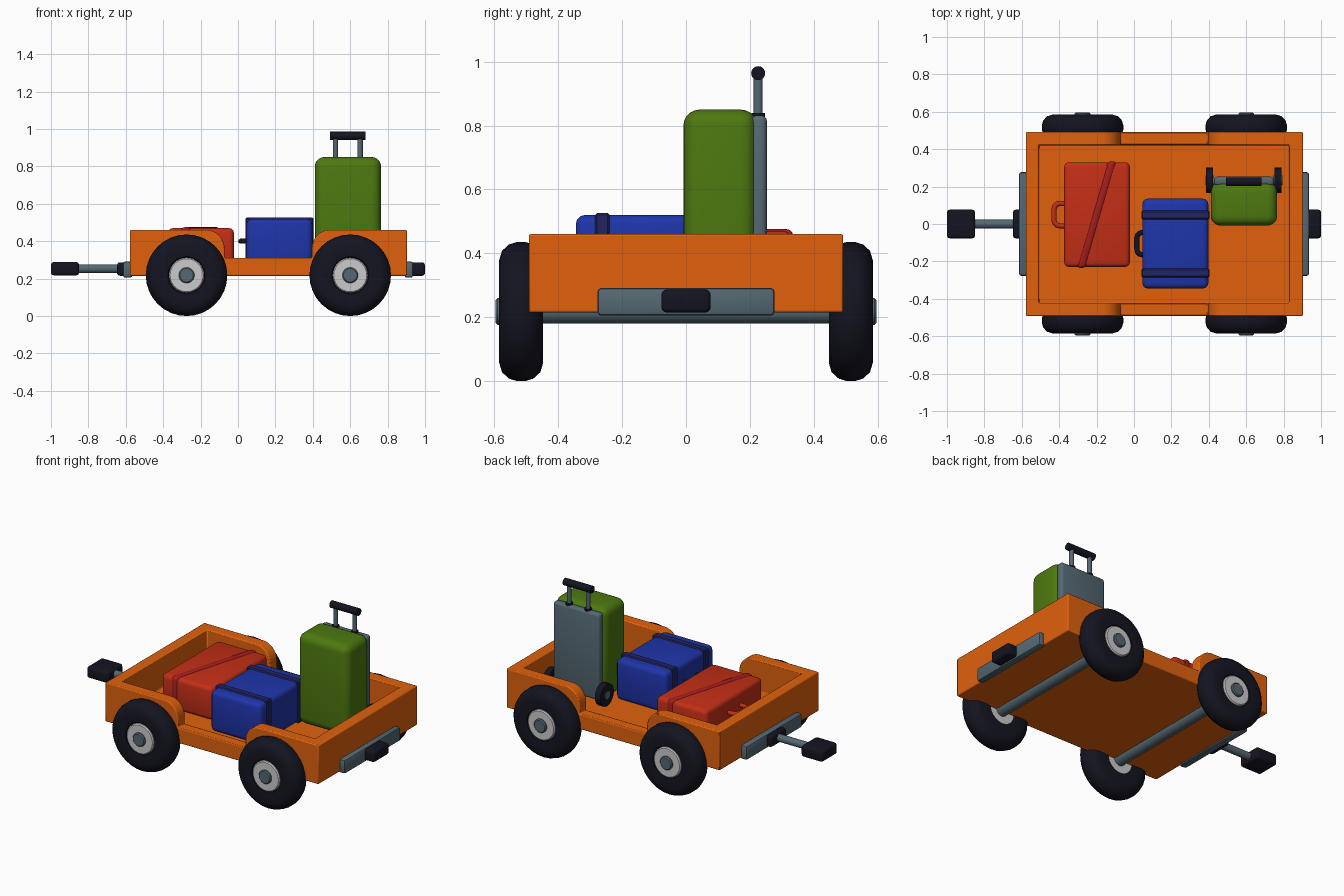
import bpy, bmesh
from math import sin, cos, pi, radians
from mathutils import Matrix, Vector

if "Cube" in bpy.data.objects:
    bpy.data.objects.remove(bpy.data.objects["Cube"])


def mat(name, rgb):
    m = bpy.data.materials.new(name)
    m.diffuse_color = (*rgb, 1)
    m.use_nodes = True
    m.node_tree.nodes["Principled BSDF"].inputs["Base Color"].default_value = m.diffuse_color
    return m


ORANGE = mat("orange", (0.75, 0.12, 0.004))
SLATE = mat("slate", (0.09, 0.14, 0.17))
DARK = mat("dark", (0.007, 0.007, 0.015))
RED = mat("red", (0.55, 0.028, 0.008))
RED_STRAP = mat("red_strap", (0.38, 0.012, 0.012))
BLUE = mat("blue", (0.013, 0.035, 0.40))
BLUE_STRAP = mat("blue_strap", (0.015, 0.018, 0.12))
GREEN = mat("green", (0.075, 0.19, 0.005))


def finish(bm, name, material):
    bmesh.ops.recalc_face_normals(bm, faces=bm.faces)
    me = bpy.data.meshes.new(name)
    bm.to_mesh(me)
    bm.free()
    ob = bpy.data.objects.new(name, me)
    bpy.context.collection.objects.link(ob)
    if material:
        me.materials.append(material)
    return ob


def box(name, x, y, z, material=None, bevel=0, seg=3):
    bm = bmesh.new()
    bmesh.ops.create_cube(bm, size=1)
    for v in bm.verts:
        v.co = [(a + b) / 2 + c * (b - a) for (a, b), c in zip((x, y, z), v.co)]
    if bevel:
        bmesh.ops.bevel(bm, geom=bm.edges[:], offset=bevel, segments=seg,
                        profile=0.5, affect='EDGES')
    return finish(bm, name, material)


def prism(name, pts, y0, y1):
    bm = bmesh.new()
    f = bm.faces.new([bm.verts.new((x, y0, z)) for x, z in pts])
    r = bmesh.ops.extrude_face_region(bm, geom=[f])
    for v in r["geom"]:
        if isinstance(v, bmesh.types.BMVert):
            v.co.y = y1
    return finish(bm, name, None)


def rod(name, a, b, r, material, seg=20):
    a, b = Vector(a), Vector(b)
    bm = bmesh.new()
    rot = (b - a).to_track_quat('Z', 'Y').to_matrix().to_4x4()
    bmesh.ops.create_cone(bm, cap_ends=True, segments=seg, radius1=r, radius2=r,
                          depth=(b - a).length,
                          matrix=Matrix.Translation((a + b) / 2) @ rot)
    return finish(bm, name, material)


def lathe(name, profile, centre, material, side=1, seg=32):
    # profile of (radius, offset along y), spun around the y axis
    bm = bmesh.new()
    vs = [bm.verts.new((r, y * side, 0)) for r, y in profile]
    es = [bm.edges.new(p) for p in zip(vs, vs[1:])]
    bmesh.ops.spin(bm, geom=vs + es, cent=(0, 0, 0), axis=(0, 1, 0),
                   angle=2 * pi, steps=seg)
    bmesh.ops.remove_doubles(bm, verts=bm.verts, dist=1e-5)
    bmesh.ops.translate(bm, verts=bm.verts, vec=centre)
    return finish(bm, name, material)


def grip(name, x0, x1, y0, y1, z, r, material):
    # rounded U-shaped carry handle lying flat, open towards +x
    c = 0.03
    pts = [(x1, y0)]
    pts += [(x0 + c - c * sin(t), y0 + c - c * cos(t)) for t in (0, pi/6, pi/3, pi/2)]
    pts += [(x0 + c - c * cos(t), y1 - c + c * sin(t)) for t in (0, pi/6, pi/3, pi/2)]
    pts += [(x1, y1)]
    cu = bpy.data.curves.new(name, 'CURVE')
    cu.dimensions = '3D'
    cu.bevel_depth = r
    cu.bevel_resolution = 3
    cu.use_fill_caps = True
    sp = cu.splines.new('POLY')
    sp.points.add(len(pts) - 1)
    for p, (x, y) in zip(sp.points, pts):
        p.co = (x, y, z, 1)
    cu.materials.append(material)
    bpy.context.collection.objects.link(bpy.data.objects.new(name, cu))


FLOOR = 0.265

# open cart tub with lowered sides between the wheels
body = box("cart_body", (-0.578, 0.903), (-0.492, 0.492), (0.215, 0.46), ORANGE)
hollow = box("hollow_cutter", (-0.51, 0.83), (-0.422, 0.422), (FLOOR, 1))
R = 0.1
arc = [(R - R * cos(t), 0.361 + R * sin(t)) for t in [i * pi / 16 for i in range(9)]]
right = [(0.395 + d, z) for d, z in arc]
left = [(-0.072 - d, z) for d, z in arc]
side_gap = prism("side_gap_cutter",
                 [(-0.072, 0.31), (0.395, 0.31)] + right
                 + [(0.495, 0.8), (-0.172, 0.8)] + left[::-1], -1, 1)
bpy.context.view_layer.objects.active = body
for cutter in (hollow, side_gap):
    cutter.hide_render = True
    m = body.modifiers.new("cut", 'BOOLEAN')
    m.object = cutter
    m.operation = 'DIFFERENCE'
    m.solver = 'EXACT'
    bpy.ops.object.modifier_apply(modifier=m.name)
    bpy.data.objects.remove(cutter)
bev = body.modifiers.new("soft_edges", 'BEVEL')
bev.width = 0.006
bev.segments = 2
bev.limit_method = 'ANGLE'
bev.angle_limit = radians(40)

# wheels and axles
WR = 0.218
tire = [(0.085, -0.065), (0.16, -0.069), (0.19, -0.06), (0.21, -0.038), (WR, -0.012),
        (WR, 0.012), (0.21, 0.038), (0.19, 0.06), (0.16, 0.069), (0.1, 0.062),
        (0.092, 0.045)]
hub = [(0, -0.06), (0.094, -0.06), (0.094, 0.06), (0.088, 0.066), (0, 0.066)]
cap = [(0.042, 0.05), (0.042, 0.074), (0.036, 0.08), (0, 0.08)]
for end, x in (("left", -0.275), ("right", 0.6)):
    rod(end + "_axle", (x, -0.47, WR), (x, 0.47, WR), 0.038, SLATE)
    for side, s in (("front", -1), ("back", 1)):
        c = (x, s * 0.516, WR)
        lathe(f"{side}_{end}_tire", tire, c, DARK, s)
        lathe(f"{side}_{end}_hub", hub, c, None, s)
        lathe(f"{side}_{end}_hub_cap", cap, c, SLATE, s)

# bumpers, hitch blocks and tow bar
box("right_bumper", (0.89, 0.936), (-0.277, 0.277), (0.205, 0.292), SLATE, 0.012, 2)
box("left_bumper", (-0.615, -0.565), (-0.277, 0.277), (0.205, 0.292), SLATE, 0.012, 2)
box("right_hitch", (0.92, 1.0), (-0.077, 0.077), (0.215, 0.287), DARK, 0.016)
box("left_hitch", (-0.647, -0.58), (-0.077, 0.077), (0.215, 0.287), DARK, 0.016)
box("tow_end", (-1.0, -0.85), (-0.077, 0.077), (0.217, 0.289), DARK, 0.016)
rod("tow_bar", (-0.87, 0, 0.253), (-0.62, 0, 0.253), 0.023, SLATE)

# red suitcase lying flat with a diagonal strap
box("red_suitcase", (-0.373, -0.022), (-0.23, 0.33), (FLOOR, 0.47), RED, 0.025)
strap = box("red_suitcase_strap", (-0.025, 0.025), (-0.285, 0.285), (FLOOR, 0.476),
            RED_STRAP, 0.02)
for v in strap.data.vertices:          # shear into a diagonal band
    v.co.x += -0.2 + v.co.y * 0.29
    v.co.y += 0.05
grip("red_suitcase_handle", -0.428, -0.36, -0.01, 0.11, 0.38, 0.014, RED)

# blue suitcase with two straps
box("blue_suitcase", (0.045, 0.397), (-0.345, 0.135), (FLOOR, 0.52), BLUE, 0.028)
for i, y in enumerate((-0.262, 0.048)):
    box(f"blue_suitcase_strap_{i + 1}", (0.039, 0.403), (y - 0.023, y + 0.023),
        (FLOOR, 0.526), BLUE_STRAP, 0.006, 1)
grip("blue_suitcase_handle", 0.015, 0.06, -0.165, -0.045, 0.4, 0.014, DARK)

# green trolley case standing upright
box("green_case", (0.411, 0.765), (-0.008, 0.222), (0.28, 0.85), GREEN, 0.05, 5)
box("green_case_back", (0.427, 0.749), (0.205, 0.253), (0.29, 0.832), SLATE, 0.017)
for side, s in (("left", -1), ("right", 1)):
    x = 0.587 + s * 0.066
    rod(f"trolley_{side}_rod", (x, 0.226, 0.8), (x, 0.226, 0.965), 0.014, SLATE, 16)
    rod(f"trolley_{side}_collar", (x, 0.226, 0.82), (x, 0.226, 0.84), 0.021, DARK, 16)
    w = 0.587 + s * 0.183
    rod(f"trolley_{side}_wheel", (w - 0.019, 0.233, FLOOR + 0.068),
        (w + 0.019, 0.233, FLOOR + 0.068), 0.068, DARK, 24)
    rod(f"trolley_{side}_wheel_cap", (w - 0.023, 0.233, FLOOR + 0.068),
        (w + 0.023, 0.233, FLOOR + 0.068), 0.025, SLATE, 16)
rod("trolley_grip", (0.491, 0.226, 0.964), (0.683, 0.226, 0.964), 0.022, DARK)

# smooth shading with sharp edges kept
bpy.ops.object.select_all(action='DESELECT')
for ob in bpy.data.objects:
    if ob.type == 'MESH':
        ob.select_set(True)
bpy.context.view_layer.objects.active = body
bpy.ops.object.shade_smooth_by_angle(angle=radians(35))
